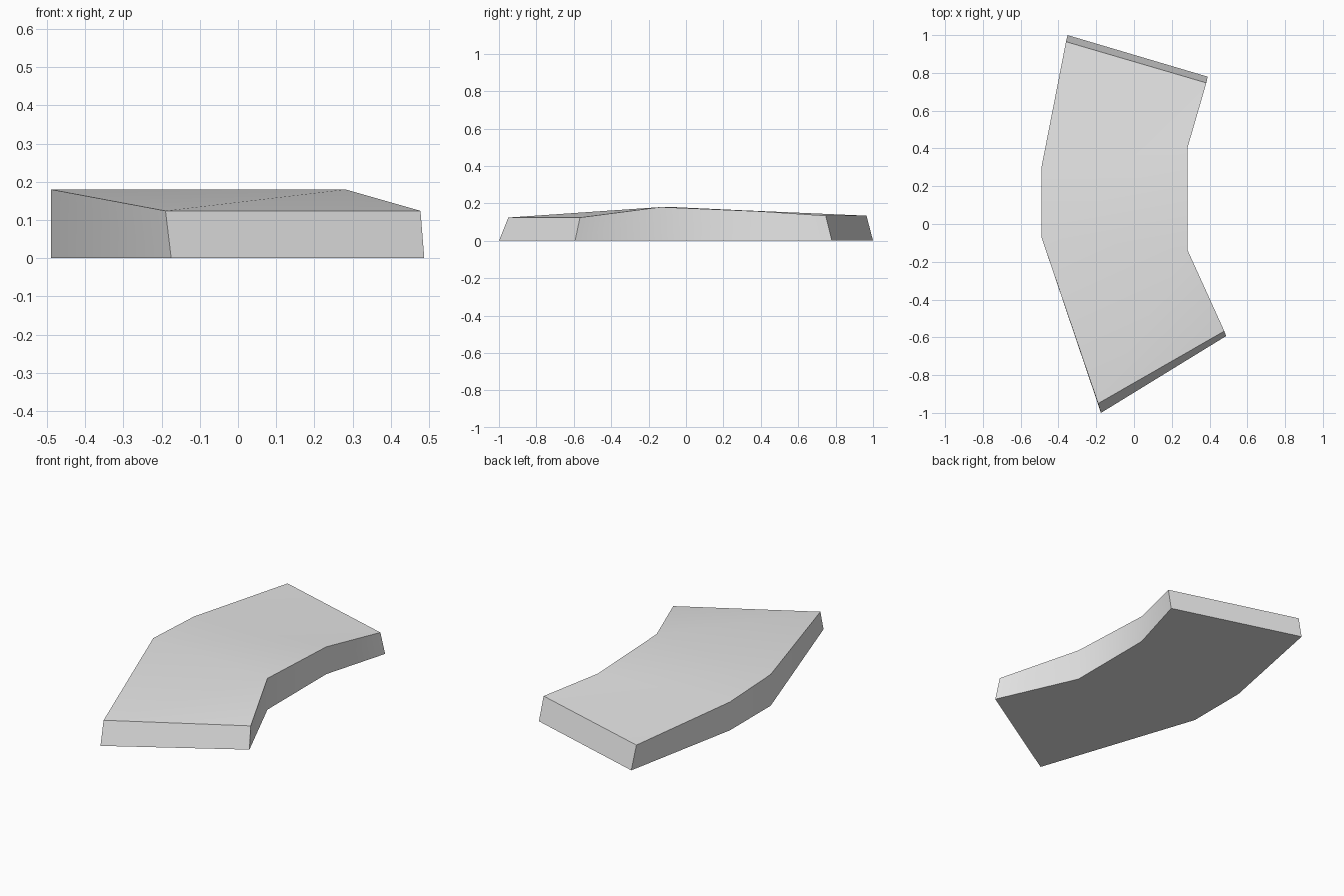
import bpy, bmesh, math

# Remove the default cube
old = bpy.data.objects.get("Cube")
if old:
    bpy.data.objects.remove(old, do_unlink=True)

# One plain grey material
grey = bpy.data.materials.new("light_grey")
grey.use_nodes = True
COLOUR = (0.8, 0.8, 0.8, 1)
grey.diffuse_color = COLOUR
grey.node_tree.nodes["Principled BSDF"].inputs["Base Color"].default_value = COLOUR

# Cross-sections from front to back: bottom left-hand, bottom right-hand,
# top left-hand, top right-hand corner
SECTIONS = [
    ((-.175, -1, 0), (.488, -.593, 0), (-.19, -.95, .124), (.478, -.567, .124)),
    ((-.49, -.07, 0), (.282, -.135, 0), (-.49, -.07, .18), (.282, -.135, .18)),
    ((-.49, .3, 0), (.282, .4, 0), (-.49, .3, .163), (.282, .4, .157)),
    ((-.352, 1, 0), (.39, .78, 0), (-.36, .965, .134), (.383, .747, .134)),
]

# Bent slab: loft the sections, then cap both ends
bm = bmesh.new()
rings = [[bm.verts.new(p) for p in s] for s in SECTIONS]
for a, b in zip(rings, rings[1:]):
    bm.faces.new((a[0], b[0], b[1], a[1]))          # underside
    bm.faces.new((a[2], a[3], b[3]))                # top, split along the bend
    bm.faces.new((a[2], b[3], b[2]))
    bm.faces.new((a[0], a[2], b[2], b[0]))          # outer wall
    bm.faces.new((a[1], b[1], b[3], a[3]))          # inner wall
for r in (rings[0], rings[-1]):
    bm.faces.new((r[0], r[1], r[3], r[2]))
bmesh.ops.recalc_face_normals(bm, faces=bm.faces)

mesh = bpy.data.meshes.new("bent_slab")
bm.to_mesh(mesh)
bm.free()
mesh.materials.append(grey)
slab = bpy.data.objects.new("bent_slab", mesh)
bpy.context.collection.objects.link(slab)

# Smooth the gentle bends, keep the rims sharp
bpy.ops.object.select_all(action="DESELECT")
slab.select_set(True)
bpy.context.view_layer.objects.active = slab
bpy.ops.object.shade_smooth_by_angle(angle=math.radians(30))
